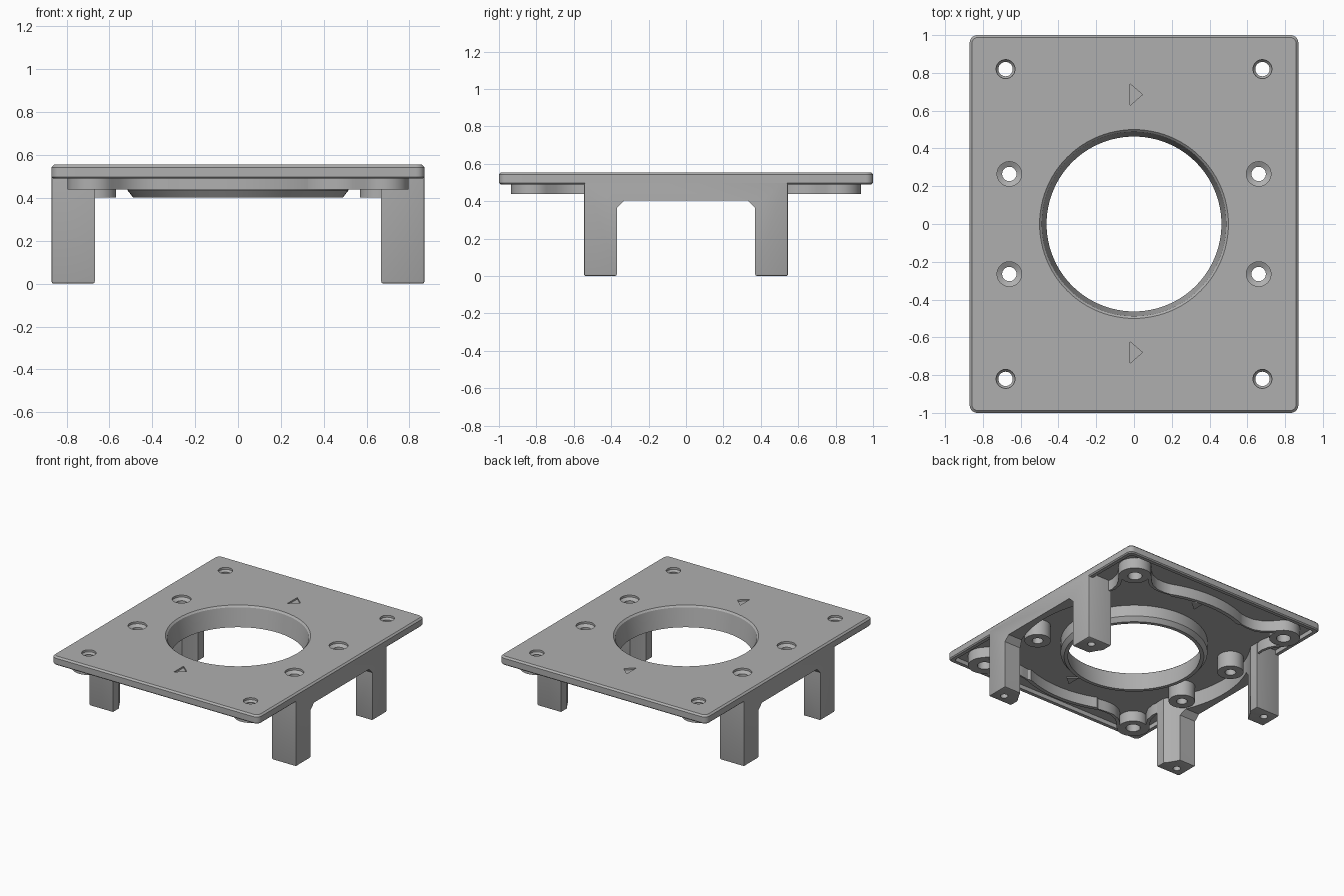
import bpy, bmesh
from math import cos, sin, pi, atan2, hypot, radians
from mathutils import Matrix

old = bpy.data.objects.get("Cube")
if old:
    bpy.data.objects.remove(old, do_unlink=True)

gray = bpy.data.materials.new("mid_gray")
gray.use_nodes = True
gray.diffuse_color = (0.43, 0.43, 0.43, 1)
gray.node_tree.nodes["Principled BSDF"].inputs["Base Color"].default_value = gray.diffuse_color

TOP, RIM, FLOOR, RIB, LOW = 0.555, 0.49, 0.522, 0.44, 0.403
RING_IN, RING_OUT = 0.82, 0.85


def circle(r, x=0, y=0, n=48):
    return [(x + r * cos(2 * pi * i / n), y + r * sin(2 * pi * i / n)) for i in range(n)]


def rounded_rect(hx, hy, r, n=6):
    pts = []
    for q, (sx, sy) in enumerate([(1, 1), (-1, 1), (-1, -1), (1, -1)]):
        for i in range(n + 1):
            a = pi / 2 * (q + i / n)
            pts.append((sx * (hx - r) + r * cos(a), sy * (hy - r) + r * sin(a)))
    return pts


def loft(name, sections):
    """Solid through a list of (outline, z) sections, with capped ends."""
    bm = bmesh.new()
    rings = [[bm.verts.new((x, y, z)) for x, y in pts] for pts, z in sections]
    for a, b in zip(rings, rings[1:]):
        for i in range(len(a)):
            j = (i + 1) % len(a)
            bm.faces.new((a[i], a[j], b[j], b[i]))
    bm.faces.new(rings[0])
    bm.faces.new(rings[-1])
    bmesh.ops.recalc_face_normals(bm, faces=bm.faces)
    me = bpy.data.meshes.new(name)
    bm.to_mesh(me)
    bm.free()
    me.materials.append(gray)
    ob = bpy.data.objects.new(name, me)
    bpy.context.collection.objects.link(ob)
    return ob


def prism(name, pts, z0, z1):
    return loft(name, [(pts, z0), (pts, z1)])


def apply(ob, mod):
    bpy.context.view_layer.objects.active = ob
    bpy.ops.object.modifier_apply(modifier=mod.name)


def combine(ob, other, operation="DIFFERENCE"):
    mod = ob.modifiers.new("combine", "BOOLEAN")
    mod.operation, mod.object, mod.solver = operation, other, "EXACT"
    apply(ob, mod)
    bpy.data.objects.remove(other, do_unlink=True)


def hole(ob, x, y, r, r_top, z0=-0.1, sink=0.03):
    """Through hole with a wider recess at the top."""
    combine(ob, loft("drill", [(circle(r, x, y), z0), (circle(r, x, y), TOP - sink),
                               (circle(r_top, x, y), TOP - sink * 0.5),
                               (circle(r_top, x, y), TOP + 0.1)]))


def lobe(x, y, inset=0.0):
    """Flared outline running from the ring out around a corner boss."""
    d, a = hypot(x, y), atan2(y, x)
    r = 0.115 - inset
    side = [(0.72, 0.31), (0.80, 0.27), (0.84, 0.205), (0.88, 0.16), (0.94, 0.127), (1.0, 0.116)]
    side = [(u, v - inset) for u, v in side]
    tip = [(d + r * cos(t), r * sin(t)) for t in [pi / 2 - pi * i / 16 for i in range(17)]]
    pts = side + tip + [(u, -v) for u, v in reversed(side)]
    return [(u * cos(a) - v * sin(a), u * sin(a) + v * cos(a)) for u, v in pts]


quads = [(sx, sy) for sx in (1, -1) for sy in (1, -1)]
corners = [(0.68 * sx, 0.82 * sy) for sx, sy in quads]
inners = [(0.66 * sx, 0.265 * sy) for sx, sy in quads]

# Top plate with softened edges and a shallow hollow underneath
plate = loft("top_plate", [(rounded_rect(0.862, 0.992, 0.035), RIM),
                           (rounded_rect(0.87, 1.0, 0.04), RIM + 0.008),
                           (rounded_rect(0.87, 1.0, 0.04), TOP - 0.012),
                           (rounded_rect(0.858, 0.988, 0.032), TOP)])
combine(plate, prism("hollow", rounded_rect(0.835, 0.965, 0.02), 0.3, FLOOR))

# Tapered collar round the central opening
collar = loft("center_collar", [(circle(0.49, n=96), LOW), (circle(0.515, n=96), 0.435),
                                (circle(0.515, n=96), TOP - 0.01)])
for part in (plate, collar):
    combine(part, loft("bore", [(circle(0.457, n=96), 0.37), (circle(0.488, n=96), TOP - 0.012),
                                (circle(0.5, n=96), TOP), (circle(0.5, n=96), TOP + 0.1)]))

# Holes through the plate
for x, y in corners:
    hole(plate, x, y, 0.038, 0.05)
for x, y in inners:
    hole(plate, x, y, 0.038, 0.065)

# Triangular direction marks, engraved above and raised below
for label, y in (("back", 0.685), ("front", -0.68)):
    tri = [(-0.022, y + 0.058), (-0.022, y - 0.058), (0.045, y)]
    combine(plate, prism("engraving", tri, TOP - 0.012, TOP + 0.1))
    prism(label + "_underside_mark", tri, FLOOR - 0.008, FLOOR + 0.005)

# Ring rib flaring out to the four corner bosses
rib = prism("ring_rib", circle(RING_OUT, n=96), RIB, FLOOR + 0.004)
for x, y in corners:
    combine(rib, prism("lobe", lobe(x, y), RIB, FLOOR + 0.004), "UNION")
combine(rib, prism("ring_void", circle(RING_IN, n=96), 0.3, 0.6))
for x, y in corners:
    combine(rib, prism("lobe_void", lobe(x, y, 0.025), 0.3, 0.6))

# Screw bosses
for i, (x, y) in enumerate(corners):
    boss = prism("corner_boss_%d" % i, circle(0.1, x, y), RIB, FLOOR + 0.004)
    hole(boss, x, y, 0.05, 0.05)
for i, (x, y) in enumerate(inners):
    boss = prism("inner_boss_%d" % i, circle(0.092, x, y), LOW, FLOOR + 0.004)
    hole(boss, x, y, 0.038, 0.065)

# Side frames: two legs joined by a wall, hollowed by the ring
half = [(0.546, FLOOR), (0.546, 0), (0.37, 0), (0.37, 0.365), (0.33, 0.405)]
outline = half + [(-y, z) for y, z in reversed(half)]
for label, s in (("left", 1), ("right", -1)):
    frame = prism(label + "_leg_frame", outline, 0.668, 0.87)
    # Stand the profile up: outline x, y become y, z
    frame.data.transform(Matrix(((0, 0, s, 0), (1, 0, 0, 0), (0, 1, 0, 0), (0, 0, 0, 1))))
    bm = bmesh.new()
    bm.from_mesh(frame.data)
    bmesh.ops.recalc_face_normals(bm, faces=bm.faces)
    edges = [e for e in bm.edges if
             all(abs(v.co.z) < 0.001 for v in e.verts) or
             (all(abs(v.co.x) > 0.86 and abs(v.co.y) > 0.54 for v in e.verts)
              and abs(e.verts[0].co.z - e.verts[1].co.z) > 0.1)]
    bmesh.ops.bevel(bm, geom=edges, offset=0.01, segments=2, affect="EDGES", profile=0.5)
    bm.to_mesh(frame.data)
    bm.free()
    combine(frame, prism("ring_void", circle(RING_IN, n=96), -0.1, 0.7))
    for sy in (1, -1):
        combine(frame, prism("foot_hole", circle(0.027, s * 0.79, sy * 0.475, 24), -0.1, 0.1))

# Smooth the curved walls, keep the corners crisp
for ob in bpy.context.scene.objects:
    ob.select_set(ob.type == "MESH" and ob.data.materials.get("mid_gray") is not None)
bpy.context.view_layer.objects.active = plate
bpy.ops.object.shade_smooth_by_angle(angle=radians(30))
